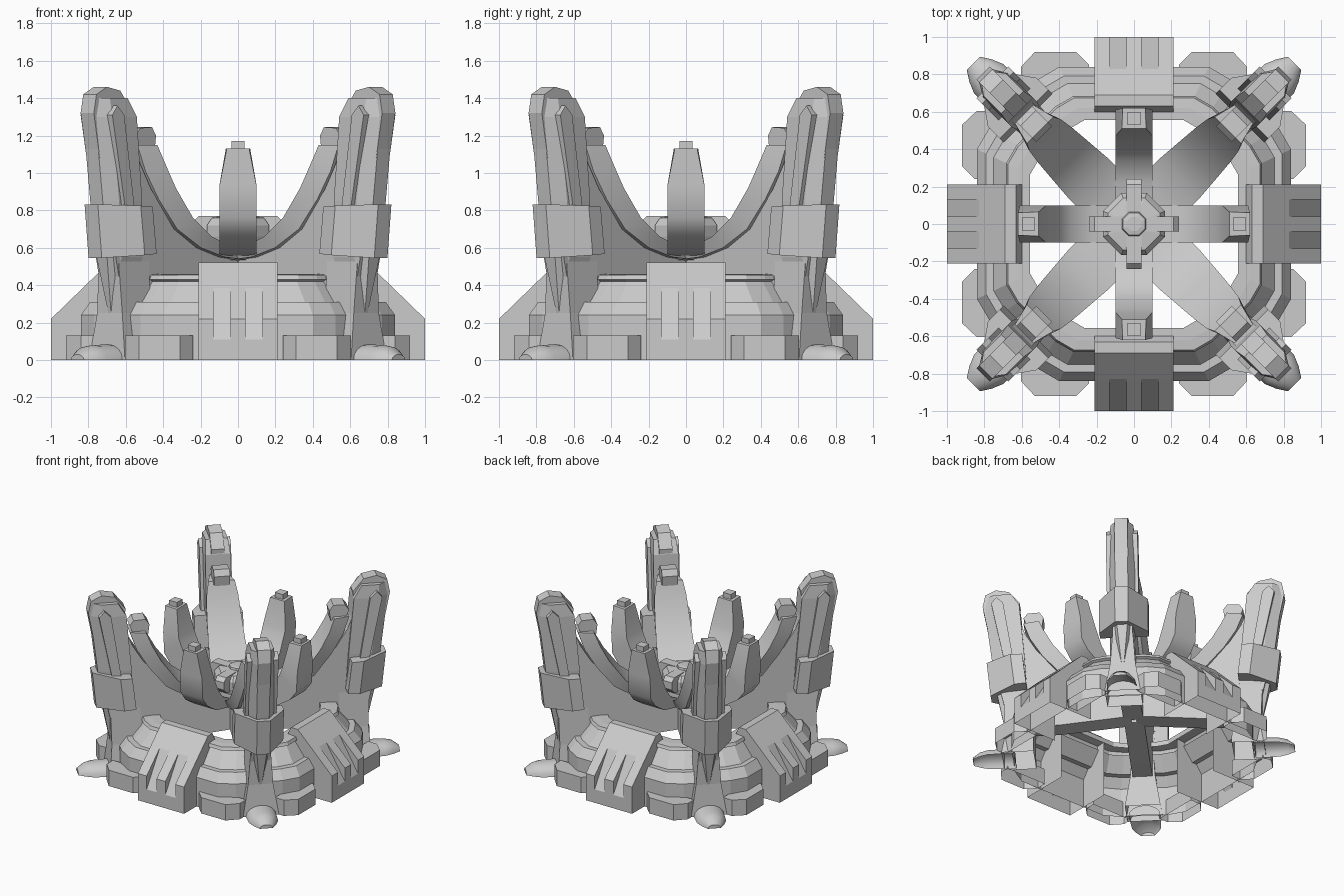
import bpy, bmesh, math

if "Cube" in bpy.data.objects:
    bpy.data.objects.remove(bpy.data.objects["Cube"])

AXIS = [0, 90, 180, 270]
DIAG = [45, 135, 225, 315]


def loft(name, rings, angles=(0,), caps=True, smooth=False, open_back=0):
    """Skin equal-length rings; place one copy per angle around z (local x = radial).
    Faces lying on the ground (and behind open_back) are left out: the parts are hollow."""
    bm = bmesh.new()
    vs = [[bm.verts.new(p) for p in ring] for ring in rings]
    n = len(vs[0])
    for a, b in zip(vs, vs[1:]):
        for j in range(n):
            k = (j + 1) % n
            bm.faces.new((a[j], a[k], b[k], b[j]))
    if caps:
        bm.faces.new(vs[0])
        bm.faces.new(vs[-1])
    bmesh.ops.remove_doubles(bm, verts=bm.verts, dist=1e-5)
    bmesh.ops.dissolve_degenerate(bm, edges=bm.edges, dist=1e-5)
    bmesh.ops.recalc_face_normals(bm, faces=bm.faces)
    hidden = [f for f in bm.faces if all(v.co.z < .001 for v in f.verts)
              or (open_back and all(v.co.x < open_back for v in f.verts))]
    bmesh.ops.delete(bm, geom=hidden, context='FACES')
    me = bpy.data.meshes.new(name)
    bm.to_mesh(me)
    bm.free()
    for ang in angles:
        ob = bpy.data.objects.new(name, me)
        ob.rotation_euler.z = math.radians(ang)
        bpy.context.collection.objects.link(ob)
    if smooth:
        bpy.ops.object.select_all(action='DESELECT')
        ob.select_set(True)
        bpy.context.view_layer.objects.active = ob
        bpy.ops.object.shade_smooth_by_angle(angle=math.radians(35))


def side(name, prof, w0, w1, angles):
    """Extrude an (r, z) profile across the width."""
    loft(name, [[(r, w, z) for r, z in prof] for w in (w0, w1)], angles)


def plan(name, poly, z0, z1, angles=(0,)):
    """Extrude an (r, w) outline upward."""
    loft(name, [[(r, w, z) for r, w in poly] for z in (z0, z1)], angles)


def strip(name, rows, angles):
    """Curved blade: rows of (r_in, z_in, r_out, z_out, half_in, half_out)."""
    loft(name, [[(a, -h, b), (a, h, b), (c, g, d), (c, -g, d)] for a, b, c, d, h, g in rows],
         angles, smooth=True)


# Base: stepped hollow shell with sixteen sides, rounder towards the inside
def outline(a, z, rounded):
    pts = []
    for c, s in [(1, 0), (0, 1), (-1, 0), (0, -1)]:
        for x, y in [(.84, .40), (.77, .52), (.52, .77), (.40, .84)]:
            k = a / .84 * (1 + rounded * (.84 / math.hypot(x, y) - 1))
            pts.append(((x * c - y * s) * k, (x * s + y * c) * k, z))
    return pts


tiers = [(.84, 0, 0), (.84, .24, 0), (.79, .31, 0), (.75, .31, 0), (.67, .42, .1),
         (.69, .43, .1), (.68, .455, .1), (.64, .46, .3), (.59, .46, .6), (.59, .42, .6)]
loft("base_shell", [outline(*t) for t in tiers], caps=False)

# Base pads, two per side
pad = [(.76, .24), (.85, .24), (.92, .31), (.92, .53), (.84, .605), (.76, .605)]
plan("base_pad", pad, 0, .13, AXIS)
plan("base_pad", [(r, -w) for r, w in pad], 0, .13, AXIS)

# Sloped buttresses with two grooves each (edge height .22 full, .11 in a groove)
steps = [(-.21, .22), (-.13, .22), (-.13, .11), (-.04, .11), (-.04, .22),
         (.04, .22), (.04, .11), (.13, .11), (.13, .22), (.21, .22)]
loft("buttress", [[(r, w, z) for r, z in [(.60, 0), (1, 0), (1, e), (.83, .385), (.69, .52),
                                          (.63, .52), (.60, .46)]] for w, e in steps],
     AXIS, open_back=.605)

# Tall corner prongs: spine with a narrow outer nose and a raised centre plate
spine = [(.25, .88, .97, .02), (.55, .80, 1.03, .08), (.85, .82, 1.07, .095),
         (1.30, .86, 1.125, .095), (1.40, .92, 1.11, .085)]
loft("prong_spine", [[(a, -h, z), (a, h, z),
                      (b - .3 * (b - a), h, z), (b, h * .5, z),
                      (b, -h * .5, z), (b - .3 * (b - a), -h, z)]
                     for z, a, b, h in spine], DIAG)
side("prong_centre_plate", [(.88, 1.0), (1.08, 1.0), (1.14, 1.32), (1.12, 1.42), (1.04, 1.46),
                            (.94, 1.44), (.86, 1.34)], -.05, .05, DIAG)
for s in (-1, 1):
    side("prong_side_rib", [(.90, .80), (.97, .80), (1.07, 1.31), (1.03, 1.36), (.98, 1.31)],
         s * .07, s * .12, DIAG)

# Web joining spine to the centre, running down inside the shell
side("prong_web", [(1.0, .55), (.97, 1.2), (.87, 1.2), (.815, 1.05), (.73, .91), (.60, .76),
                   (.40, .62), (.1, .54), (.02, .50), (.02, .30), (.56, .25), (.93, .25)],
     -.075, .075, DIAG)

# Flared leg and rounded foot
loft("prong_leg", [[(a, -h, z), (a, h, z), (b, h, z), (b, -h, z)]
                   for z, a, b, h in [(0, .75, .99, .135), (.25, .75, .97, .095),
                                      (.60, .75, .98, .07)]], DIAG)
loft("prong_foot", [[(r, h * math.cos(t * math.pi / 8), k * math.sin(t * math.pi / 8))
                     for t in range(9)]
                    for r, h, k in [(.9, .12, .085), (1.10, .11, .08), (1.16, .085, .07),
                                    (1.215, .05, .03)]], DIAG, smooth=True)

# Clamp around the spine
nose = [(1.11, -.05), (1.11, .05), (.92, .185), (.83, .185), (.83, -.185), (.92, -.185)]
loft("prong_clamp", [[(r - d, w, z + e * (r - .8)) for r, w in nose]
                     for z, d, e in [(.57, .03, -.08), (.82, 0, .04)]], DIAG)

# Curved inner blades with a block on top
strip("inner_blade", [(.02, .57, .02, .53, .14, .14), (.20, .605, .22, .55, .15, .12),
                      (.35, .66, .39, .60, .15, .11), (.48, .76, .56, .70, .14, .10),
                      (.60, .92, .69, .86, .13, .09), (.67, 1.05, .78, 1.01, .12, .08),
                      (.71, 1.15, .83, 1.15, .10, .07)], DIAG)
side("blade_block", [(.69, 1.12), (.80, 1.12), (.83, 1.20), (.80, 1.24), (.71, 1.245), (.68, 1.20)],
     -.06, .06, DIAG)

# Short prongs on the main axes: slanted underside, upright back, small cap
strip("short_prong", [(.02, .60, .02, .55, .10, .10), (.22, .62, .24, .56, .10, .10),
                      (.34, .68, .42, .60, .10, .10), (.40, .76, .54, .68, .10, .10),
                      (.45, .87, .60, .76, .10, .10), (.47, .92, .61, .93, .10, .10),
                      (.51, 1.13, .62, 1.13, .065, .06)], AXIS)
plan("short_prong_cap", [(.53, -.036), (.60, -.036), (.60, .036), (.53, .036)], 1.10, 1.17, AXIS)


# Central hub with cross arms
def disc(r, z):
    return [(r * math.cos((i + .5) * math.pi / 4), r * math.sin((i + .5) * math.pi / 4), z)
            for i in range(8)]


loft("hub", [disc(.16, .55), disc(.18, .66), disc(.18, .72), disc(.15, .76), disc(.07, .77),
             disc(.065, .785), disc(.04, .79)])
side("hub_arm", [(.06, .64), (.20, .64), (.24, .68), (.24, .74), (.21, .77), (.06, .77)],
     -.04, .04, AXIS)
